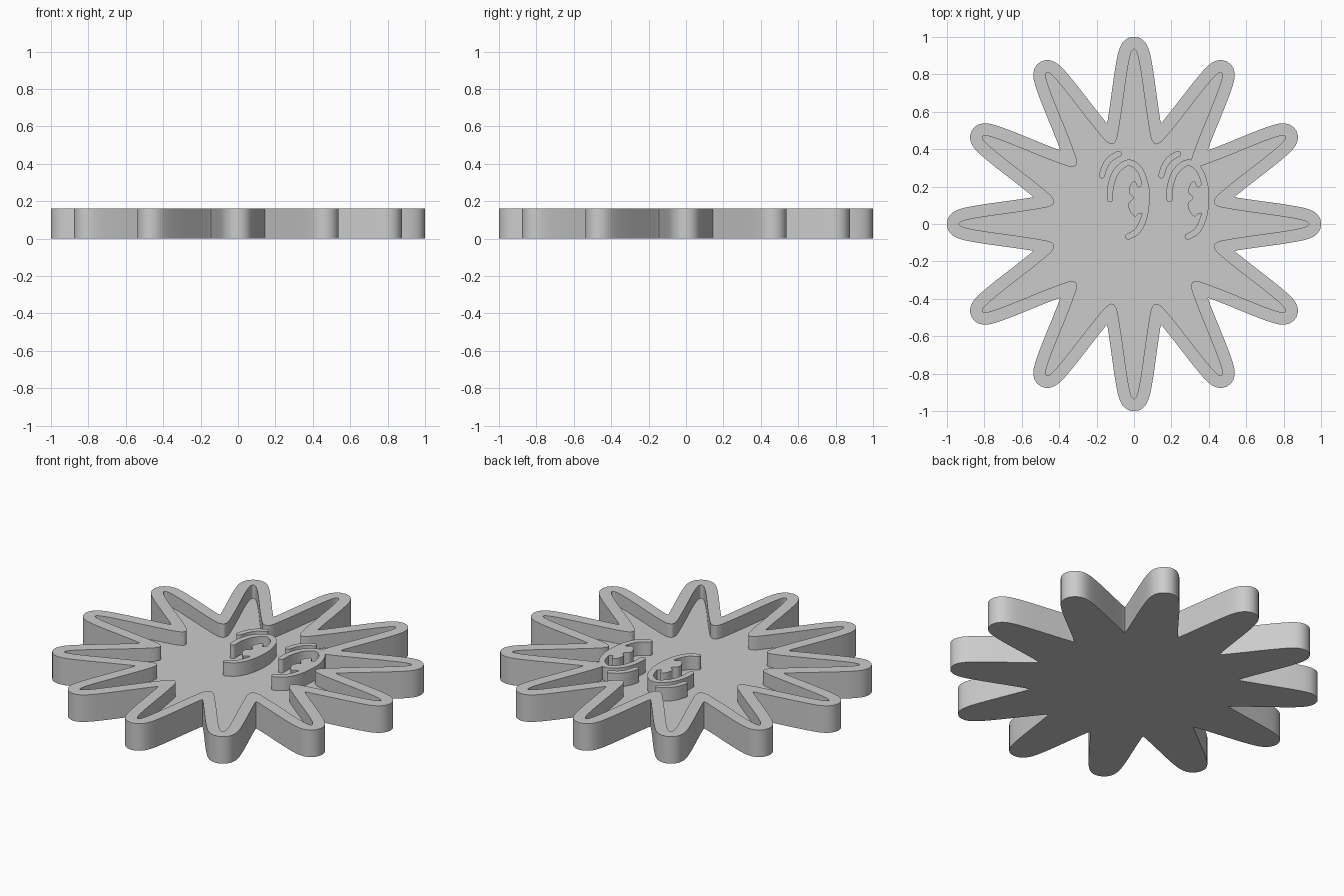
import bpy, bmesh, math
from mathutils import Vector

if "Cube" in bpy.data.objects:
    bpy.data.objects.remove(bpy.data.objects["Cube"])

TOP, FLOOR, RIM = 0.16, 0.08, 0.066


def spline(pts, steps, closed=False):
    """Catmull-Rom curve through 2D points."""
    p = [Vector(q) for q in pts]
    n = len(p)
    get = (lambda i: p[i % n]) if closed else (lambda i: p[max(0, min(n - 1, i))])
    out = []
    for i in range(n if closed else n - 1):
        a, b, c, d = get(i - 1), get(i), get(i + 1), get(i + 2)
        for k in range(steps):
            t = k / steps
            out.append(0.5 * (2 * b + (c - a) * t + (2 * a - 5 * b + 4 * c - d) * t ** 2
                              + (3 * b - a - 3 * c + d) * t ** 3))
    if not closed:
        out.append(p[-1].copy())
    return out


def finish(bm, name):
    bmesh.ops.remove_doubles(bm, verts=bm.verts, dist=1e-5)
    bmesh.ops.recalc_face_normals(bm, faces=bm.faces)
    me = bpy.data.meshes.new(name)
    bm.to_mesh(me)
    bm.free()
    ob = bpy.data.objects.new(name, me)
    bpy.context.collection.objects.link(ob)
    bpy.ops.object.select_all(action='DESELECT')
    ob.select_set(True)
    bpy.context.view_layer.objects.active = ob
    bpy.ops.object.shade_smooth_by_angle(angle=math.radians(30))
    return ob


def ring(bm, pts, z):
    return [bm.verts.new((p.x, p.y, z)) for p in pts]


def bridge(bm, a, b):
    for i in range(len(a)):
        j = (i + 1) % len(a)
        bm.faces.new((a[i], a[j], b[j], b[i]))


def plate(name, pts, z0, z1):
    bm = bmesh.new()
    a, b = ring(bm, pts, z0), ring(bm, pts, z1)
    bm.faces.new(a)
    bm.faces.new(b)
    bridge(bm, a, b)
    return finish(bm, name)


def stroke_sides(path, half, steps=6):
    """Left and right edges, plus round end caps, of a stroke."""
    c = spline(path, steps)
    left, right = [], []
    for i, p in enumerate(c):
        t = (c[min(i + 1, len(c) - 1)] - c[max(i - 1, 0)]).normalized()
        nrm = Vector((-t.y, t.x))
        left.append(p + nrm * half)
        right.append(p - nrm * half)

    def cap(p, start):
        r = start - p
        out = []
        for k in range(1, 8):
            a = -math.pi * k / 8
            out.append(p + Vector((r.x * math.cos(a) - r.y * math.sin(a),
                                   r.x * math.sin(a) + r.y * math.cos(a))))
        return out
    return left, cap(c[-1], left[-1]), right[::-1], cap(c[0], right[0])


# Inner outline of the twelve-petal tray: (half width, distance from centre)
half = [(0.013, 0.921), (0.025, 0.88), (0.039, 0.8), (0.053, 0.7),
        (0.067, 0.6), (0.083, 0.5), (0.094, 0.452)]
petal = [(-0.114, 0.427)] + [(-w, y) for w, y in half[::-1]] + [(0, 0.935)] + half
ctrl = []
for k in range(12):
    a = -k * math.pi / 6
    ctrl += [(x * math.cos(a) - y * math.sin(a), x * math.sin(a) + y * math.cos(a))
             for x, y in petal]
inner = spline(ctrl, 6, True)

# Outer outline is the offset of the inner one, with sharp valleys
outer = []
per = len(petal) * 6
n = len(inner)
for i, p in enumerate(inner):
    t = (inner[(i + 1) % n] - inner[i - 1]).normalized()
    q = p + Vector((-t.y, t.x)) * RIM
    mid = math.pi / 2 - (i // per) * math.pi / 6
    d = math.atan2(q.y, q.x) - mid
    d = (d + math.pi) % (2 * math.pi) - math.pi
    if q.length < 0.559 or abs(d) > math.pi / 12 - 1e-4:
        side = 1 if i % per < per / 2 else -1
        v = mid + side * math.pi / 12
        q = Vector((math.cos(v), math.sin(v))) * 0.559
    outer.append(q)

# Tray with raised rim
bm = bmesh.new()
o0, o1 = ring(bm, outer, 0), ring(bm, outer, TOP)
i1, i0 = ring(bm, inner, TOP), ring(bm, inner, FLOOR)
bm.faces.new(o0)
bridge(bm, o0, o1)
bridge(bm, o1, i1)
bridge(bm, i1, i0)
bm.faces.new(i0)
finish(bm, "petal_tray")

# Raised eye outline with a notched pupil joined to its inner edge
eye_path = [(-0.128, 0.135), (-0.125, 0.2), (-0.095, 0.28), (-0.03, 0.328), (0.03, 0.29),
            (0.06, 0.21), (0.067, 0.14), (0.055, 0.04), (0.02, -0.035), (-0.03, -0.067)]
pupil = spline([(0.043, 0.058), (0.022, 0.052), (0.005, 0.04), (-0.022, 0.07),
                (-0.03, 0.11), (-0.003, 0.14), (-0.027, 0.168), (-0.02, 0.207),
                (0.005, 0.23), (0.022, 0.198), (0.042, 0.212)], 5)
left, cap_end, right, cap_start = stroke_sides(eye_path, 0.017)
low = [p for p in right if p.x > -0.06 and p.y < 0.05]
high = [p for p in right if p.y > 0.22 or p.x < -0.06]
eye = left + cap_end + low + pupil + high + cap_start

# Raised brow stroke
brow = sum(stroke_sides([(-0.172, 0.26), (-0.155, 0.31), (-0.125, 0.35), (-0.082, 0.375)],
                        0.016), [])

for side, dx in (("left", 0), ("right", 0.318)):
    off = Vector((dx, 0))
    plate(side + "_eye", [p + off for p in eye], FLOOR - 0.02, TOP)
    plate(side + "_brow", [p + off for p in brow], FLOOR - 0.02, TOP)
